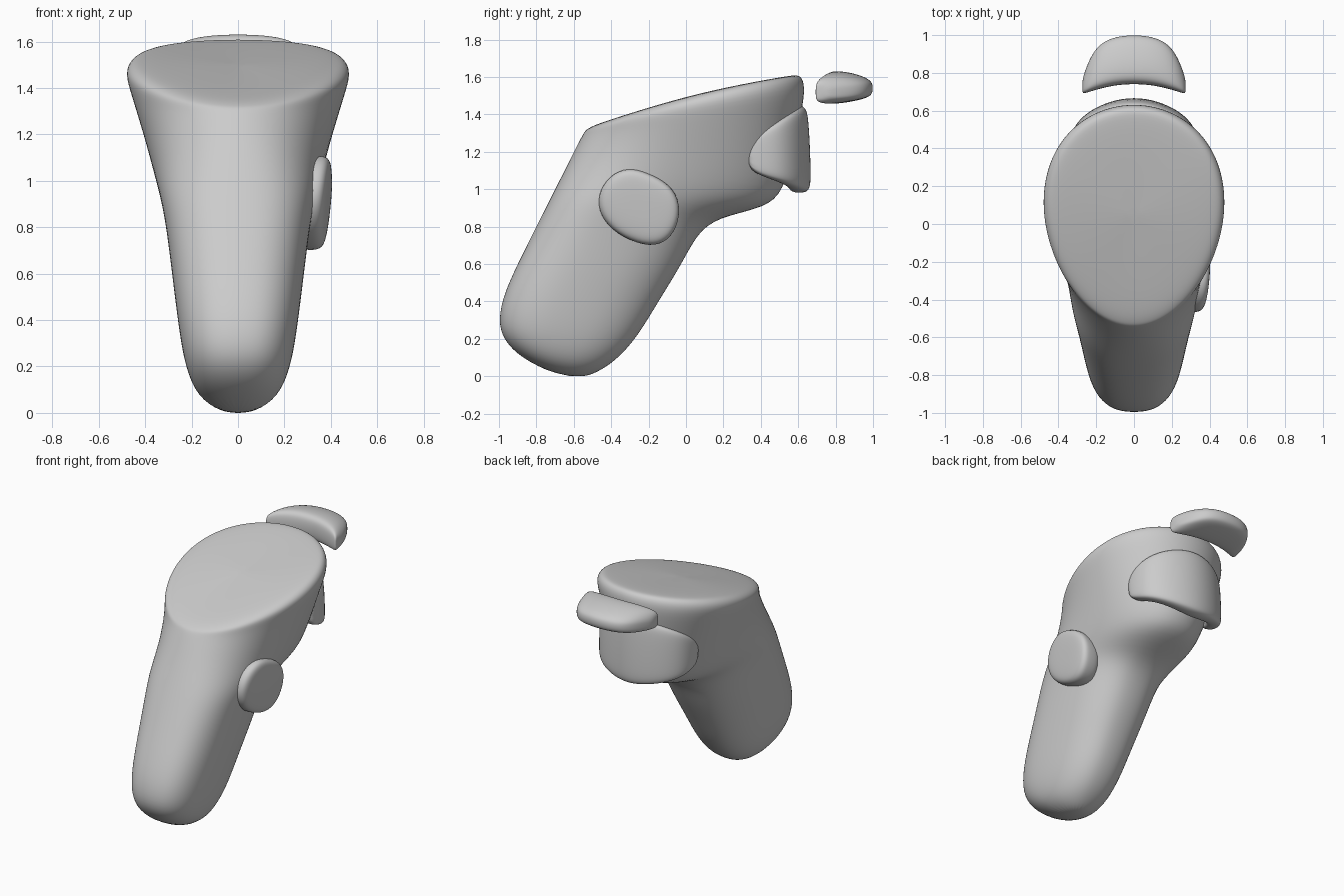
import bpy, bmesh
from math import cos, sin, pi, copysign
from mathutils import Vector

if "Cube" in bpy.data.objects:
    bpy.data.objects.remove(bpy.data.objects["Cube"])


def power(v, n):
    return copysign(abs(v) ** (2 / n), v)


def loft(name, rings, levels=2):
    """Skin closed rings of equal length, cap the ends and smooth."""
    bm = bmesh.new()
    rows = [[bm.verts.new(p) for p in ring] for ring in rings]
    n = len(rows[0])
    for a, b in zip(rows, rows[1:]):
        for i in range(n):
            j = (i + 1) % n
            bm.faces.new((a[i], a[j], b[j], b[i]))
    bm.faces.new(rows[0][::-1])
    bm.faces.new(rows[-1])
    bmesh.ops.recalc_face_normals(bm, faces=bm.faces)
    for f in bm.faces:
        f.smooth = True
    me = bpy.data.meshes.new(name)
    bm.to_mesh(me)
    bm.free()
    ob = bpy.data.objects.new(name, me)
    bpy.context.collection.objects.link(ob)
    mod = ob.modifiers.new("smooth", 'SUBSURF')
    mod.levels = mod.render_levels = levels
    return ob


def body_ring(by, bz, fy, fz, w, n, egg, lift=0, count=28):
    """Superellipse between a back point and a front point (y, z)."""
    ring = []
    for i in range(count):
        t = 2 * pi * i / count
        c, s = power(cos(t), n), power(sin(t), n)
        ring.append(Vector((w * s * (1 + egg * c),
                            (by + fy) / 2 + c * (fy - by) / 2,
                            (bz + fz) / 2 + c * (fz - bz) / 2 + lift * (1 - c * c))))
    return ring


# Body: handle flowing into the slanted egg-shaped head
sections = [
    (-.70, .010, -.55, -.008, .06, 2.0, 0),
    (-.88, .095, -.46, .027, .16, 2.2, -.03),
    (-.98, .195, -.36, .095, .21, 2.4, -.06),
    (-1.007, .30, -.255, .215, .24, 2.5, -.08),
    (-.975, .45, -.145, .40, .263, 2.5, -.08),
    (-.873, .66, -.02, .60, .288, 2.5, -.08),
    (-.778, .85, .06, .76, .31, 2.5, -.09),
    (-.718, .97, .17, .85, .33, 2.4, -.12),
    (-.663, 1.08, .43, .90, .352, 2.3, -.12),
    (-.623, 1.16, .525, .988, .375, 2.2, -.07),
    (-.583, 1.24, .575, 1.20, .415, 2.1, .03),
    (-.557, 1.29, .625, 1.42, .46, 2.0, .10, .01),
    (-.543, 1.312, .642, 1.55, .488, 2.0, .13, .025),
    (-.528, 1.323, .62, 1.61, .46, 2.0, .13, .025),
]
rings = [body_ring(*s) for s in sections]
rim = rings[-1]
centre = Vector((0, .05, 1.47))
for k, lift in ((.92, .012), (.7, .02), (.4, .026), (.12, .03)):
    rings.append([centre + (p - centre) * k + Vector((0, 0, lift)) for p in rim])
loft("body", rings)

# Trigger: tapered band wrapped round the front of the head
half = [(.34, .325, 1.11, 1.24, .07), (.347, .40, 1.07, 1.30, .09),
        (.33, .505, 1.04, 1.36, .11), (.25, .592, 1.01, 1.41, .13),
        (.125, .65, .985, 1.445, .14)]
path = ([(-x, y, a, b, d) for x, y, a, b, d in half] + [(0, .67, .975, 1.455, .14)]
        + half[::-1])
rings = []
for x, y, z0, z1, d in path:
    out = Vector((x * 1.5, max(y - .3, .05), 0)).normalized()
    ring = []
    for i in range(16):
        t = 2 * pi * i / 16
        depth = (power(cos(t), 4.5) - 1) / 2 * d
        v = power(sin(t), 4.5)
        p = Vector((x, y - .01 * v, (z0 + z1) / 2 + v * (z1 - z0) / 2))
        ring.append(p + out * depth)
    rings.append(ring)
loft("trigger", rings)

# Grip button: rounded pad on the right side only
outline = [(-.31, 1.115), (-.21, 1.088), (-.085, 1.025), (-.03, .92), (-.05, .79),
           (-.12, .71), (-.22, .697), (-.37, .76), (-.46, .86), (-.47, .97), (-.41, 1.07)]
rings = []
for k, x in ((.9, .22), (1.0, .27), (1.02, .33), (1.01, .36), (.92, .382), (.7, .39), (.3, .393)):
    ring = []
    for y, z in outline:
        dy, dz = (y + .25) * k, (z - .905) * k
        ring.append((x + .10 * dz + .08 * dy, -.25 + dy, .905 + dz))
    rings.append(ring)
loft("grip_button", rings)

# Front guard: separate arched piece ahead of the head
half = [(.274, .695, .755, 1.48, 1.555), (.264, .69, .80, 1.455, 1.585),
        (.225, .702, .90, 1.445, 1.612), (.17, .718, .965, 1.442, 1.628),
        (.09, .735, .995, 1.442, 1.638)]
path = ([(-x, *r) for x, *r in half] + [(0, .74, 1.003, 1.442, 1.64)] + half[::-1])
rings = []
for x, y0, y1, z0, z1 in path:
    ring = []
    for i in range(16):
        t = 2 * pi * i / 16
        u, v = power(cos(t), 3.6), power(sin(t), 3.6)
        f = (u + 1) / 2
        # top falls and underside rises towards the nose
        shift = (-.05 * f ** 2 if v > 0 else .045 * f) * (z1 - z0) / .19
        ring.append((x, (y0 + y1) / 2 + u * (y1 - y0) / 2,
                     (z0 + z1) / 2 + v * (z1 - z0) / 2 + shift * abs(v)))
    rings.append(ring)
loft("front_guard", rings)
